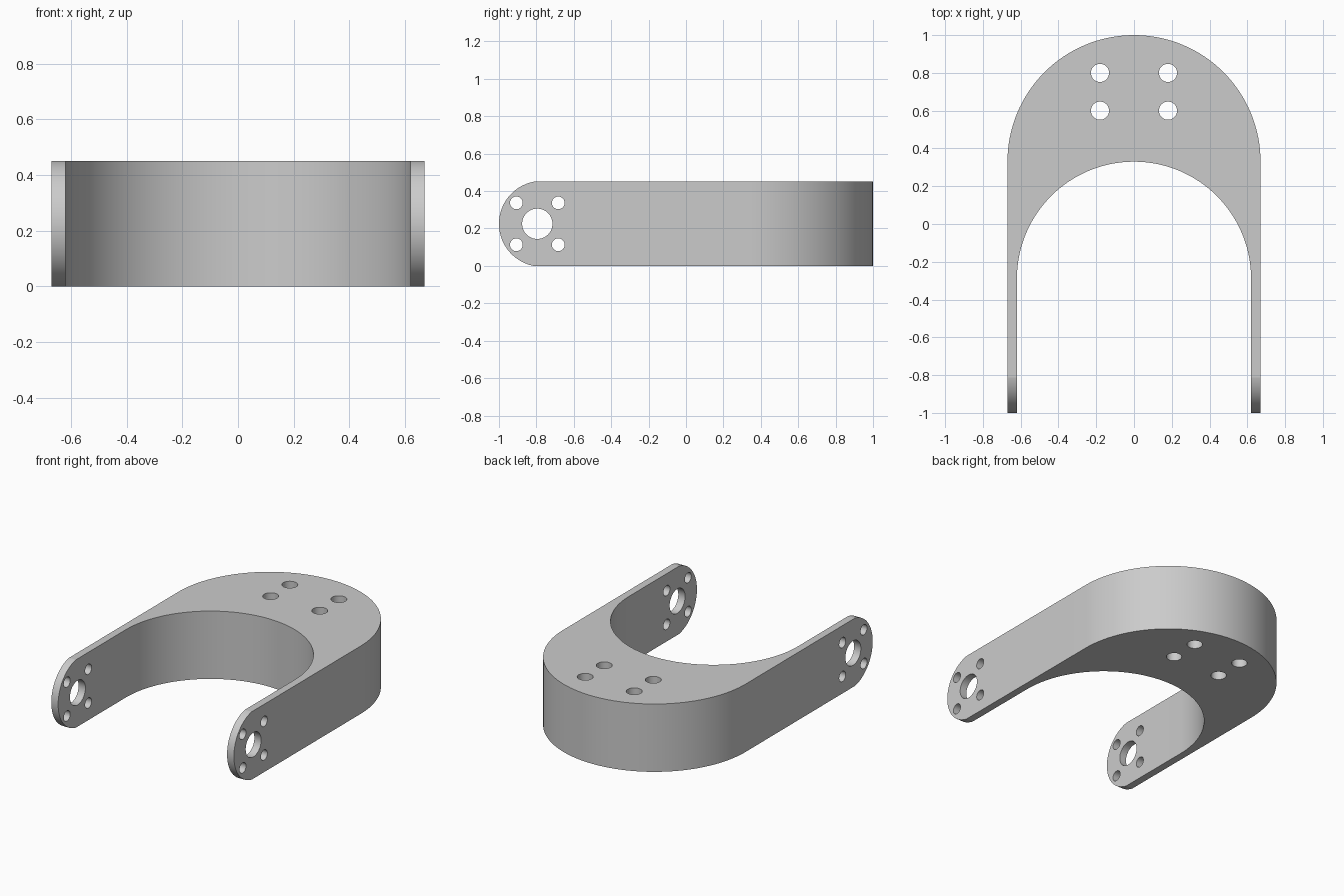
import bpy, bmesh
from math import pi, sin, cos, asin, radians
from mathutils import Matrix

HEIGHT = 0.45
MID = HEIGHT / 2
OUTER, INNER = 0.67, 0.62        # half widths, also the two arc radii
TIP_RADIUS = 0.229
PIVOT_Y = -0.795

cube = bpy.data.objects.get("Cube")
if cube:
    bpy.data.objects.remove(cube)

grey = bpy.data.materials.new("plain grey")
grey.use_nodes = True
colour = (0.6, 0.6, 0.6, 1)
grey.diffuse_color = colour
grey.node_tree.nodes["Principled BSDF"].inputs["Base Color"].default_value = colour


def arc(cx, cy, r, start, end, steps=64):
    angles = [start + (end - start) * i / steps for i in range(steps + 1)]
    return [(cx + r * cos(a), cy + r * sin(a)) for a in angles]


def make_object(name, bm):
    bmesh.ops.recalc_face_normals(bm, faces=bm.faces)
    mesh = bpy.data.meshes.new(name)
    bm.to_mesh(mesh)
    bm.free()
    mesh.materials.append(grey)
    obj = bpy.data.objects.new(name, mesh)
    bpy.context.collection.objects.link(obj)
    return obj


def prism(name, points, to_3d, direction):
    """Extrude a closed 2D profile along a direction."""
    bm = bmesh.new()
    face = bm.faces.new([bm.verts.new(to_3d(*p)) for p in points])
    result = bmesh.ops.extrude_face_region(bm, geom=[face], use_keep_orig=True)
    verts = [g for g in result["geom"] if isinstance(g, bmesh.types.BMVert)]
    bmesh.ops.translate(bm, verts=verts, vec=direction)
    return make_object(name, bm)


def drills(name, holes, length, rotation):
    """Several cylinders (location, radius) in one cutter."""
    bm = bmesh.new()
    for location, r in holes:
        bmesh.ops.create_cone(bm, cap_ends=True, segments=64, radius1=r, radius2=r,
                              depth=length, matrix=Matrix.Translation(location) @ rotation)
    return make_object(name, bm)


def cut(target, cutter, operation):
    cutter.hide_render = True
    mod = target.modifiers.new(cutter.name, 'BOOLEAN')
    mod.operation, mod.solver, mod.object = operation, 'EXACT', cutter
    bpy.context.view_layer.objects.active = target
    bpy.ops.object.modifier_apply(modifier=mod.name)
    bpy.data.objects.remove(cutter)


# Fork body: wide outer arch with a smaller arch hollowed out
outline = ([(OUTER, -1.1)] + arc(0, 1 - OUTER, OUTER, 0, pi) + [(-OUTER, -1.1), (-INNER, -1.1)]
           + arc(0, 0.33 - INNER, INNER, pi, 0) + [(INNER, -1.1)])
bracket = prism("fork_bracket", outline, lambda x, y: (x, y, 0), (0, 0, HEIGHT))

# Rounded arm tips: keep only what lies inside the side profile
half = asin(MID / TIP_RADIUS)
side = ([(1.2, -0.1), (1.2, HEIGHT + 0.1), (-0.6, HEIGHT + 0.1), (-0.6, HEIGHT)]
        + arc(TIP_RADIUS - 1, MID, TIP_RADIUS, pi - half, pi + half) + [(-0.6, 0), (-0.6, -0.1)])
cut(bracket, prism("tip_profile", side, lambda y, z: (-1, y, z), (2, 0, 0)), 'INTERSECT')

# Pivot bore and four bolt holes through both arms
offset = 0.112
arm_holes = [((0, PIVOT_Y, MID), 0.081)]
arm_holes += [((0, PIVOT_Y + sy * offset, MID + sz * offset), 0.034)
              for sy in (-1, 1) for sz in (-1, 1)]
cut(bracket, drills("arm_drills", arm_holes, 2, Matrix.Rotation(pi / 2, 4, 'Y')), 'DIFFERENCE')

# Four mounting holes down through the bridge
bridge_holes = [((x, y, MID), 0.048) for x in (-0.18, 0.18) for y in (0.6, 0.8)]
cut(bracket, drills("bridge_drills", bridge_holes, 1, Matrix.Identity(4)), 'DIFFERENCE')

bpy.ops.object.select_all(action='DESELECT')
bracket.select_set(True)
bpy.context.view_layer.objects.active = bracket
bpy.ops.object.shade_smooth_by_angle(angle=radians(8))
